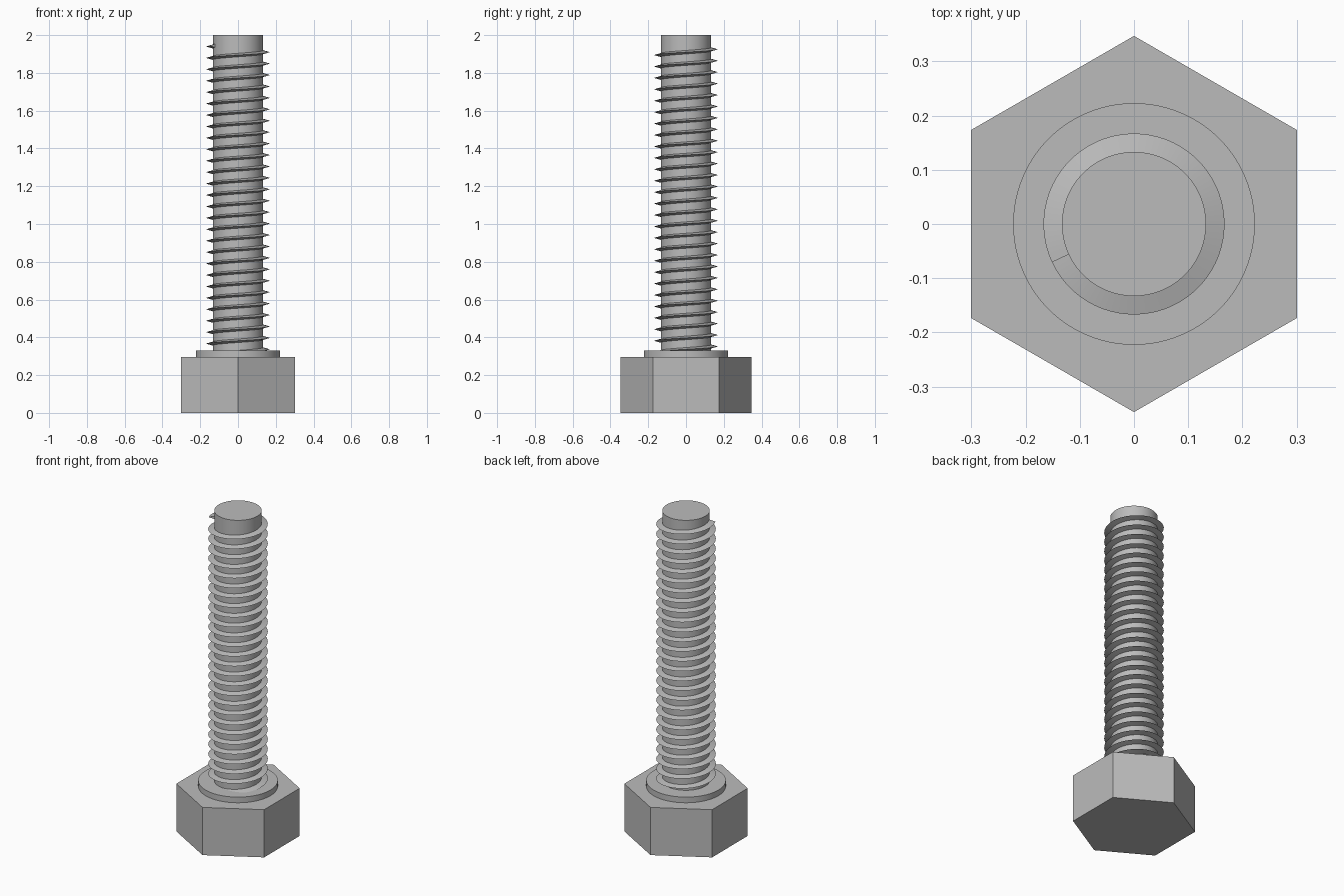
import bpy
import bmesh
from math import cos, sin, pi, radians

cube = bpy.data.objects.get("Cube")
if cube:
    bpy.data.objects.remove(cube, do_unlink=True)

# Single steel colour
steel = bpy.data.materials.new("grey_steel")
steel.use_nodes = True
grey = (0.5, 0.5, 0.5, 1)
steel.diffuse_color = grey
steel.node_tree.nodes["Principled BSDF"].inputs["Base Color"].default_value = grey


def finish(obj, name, smooth=True):
    obj.name = name
    obj.data.materials.append(steel)
    bpy.ops.object.select_all(action="DESELECT")
    obj.select_set(True)
    bpy.context.view_layer.objects.active = obj
    if smooth:
        bpy.ops.object.shade_smooth_by_angle(angle=radians(30))


def prism(name, radius, bottom, top, sides, turn=0.0, smooth=True):
    bpy.ops.mesh.primitive_cylinder_add(
        vertices=sides, radius=radius, depth=top - bottom,
        location=(0, 0, (bottom + top) / 2), rotation=(0, 0, turn))
    finish(bpy.context.object, name, smooth)


def helix_ridge(name, root, crest, half_base, pitch, turns, end_angle, end_z, steps=64):
    """Sweep a triangular ridge down a right-handed helix from its top end."""
    bm = bmesh.new()
    rings = []
    for i in range(turns * steps + 1):
        a = end_angle - 2 * pi * i / steps
        z = end_z - pitch * i / steps
        profile = ((root, z - half_base), (crest, z), (root, z + half_base))
        rings.append([bm.verts.new((r * cos(a), r * sin(a), h)) for r, h in profile])
    for upper, lower in zip(rings, rings[1:]):
        for k in range(3):
            n = (k + 1) % 3
            bm.faces.new((upper[k], upper[n], lower[n], lower[k]))
    bm.faces.new(rings[0])
    bm.faces.new(rings[-1])
    bmesh.ops.recalc_face_normals(bm, faces=bm.faces)
    mesh = bpy.data.meshes.new(name)
    bm.to_mesh(mesh)
    bm.free()
    obj = bpy.data.objects.new(name, mesh)
    bpy.context.collection.objects.link(obj)
    finish(obj, name)


# Hexagonal head with corners toward front and back
prism("hex_head", 0.347, 0, 0.295, 6, smooth=False)

# Washer-like collar and plain shank
prism("collar", 0.223, 0.295, 0.33, 96)
prism("shank", 0.133, 0.33, 2.0, 96)

# Thread, its lower end buried in the collar
helix_ridge("thread", root=0.131, crest=0.167, half_base=0.01,
            pitch=0.0605, turns=27, end_angle=radians(205), end_z=1.944)
